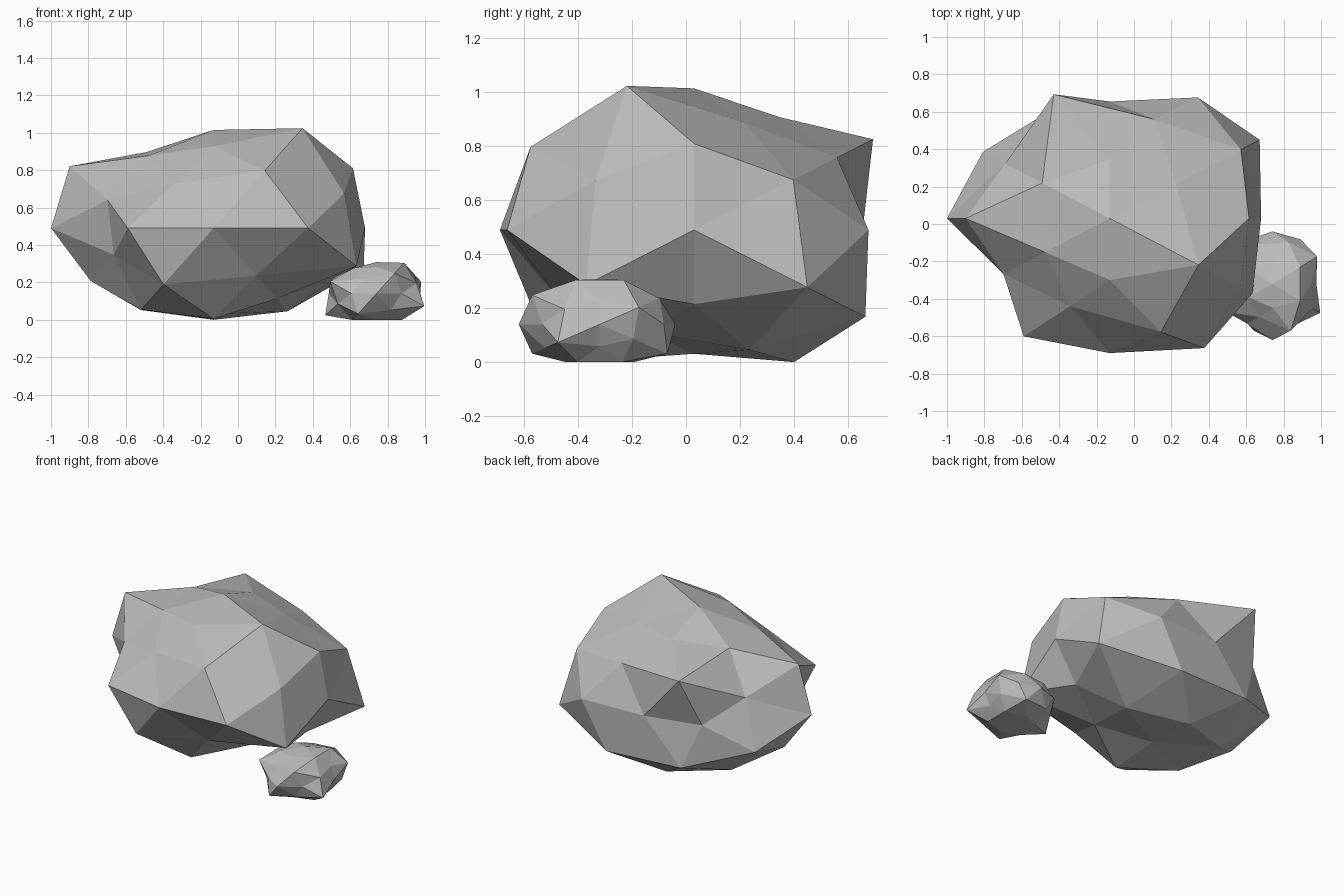
import bpy, bmesh
from itertools import product
from mathutils import Vector

if "Cube" in bpy.data.objects:
    bpy.data.objects.remove(bpy.data.objects["Cube"])

stone = bpy.data.materials.new("stone_grey")
stone.diffuse_color = (0.5, 0.5, 0.5, 1)
stone.use_nodes = True
stone.node_tree.nodes["Principled BSDF"].inputs["Base Color"].default_value = stone.diffuse_color


def signed(v):
    """All sign variants of a direction, plus before minus, x slowest."""
    return [Vector(p) for p in product(*[(c, -c) if c else (0,) for c in v])]


# Directions of a once-subdivided icosahedron, in groups
GROUPS = {
    "axis_x": (1, 0, 0), "axis_y": (0, 1, 0), "axis_z": (0, 0, 1),
    "corner_xy": (.5257, .8507, 0),
    "corner_yz": (0, .5257, .8507),
    "corner_xz": (.8507, 0, .5257),
    "mid_y": (.309, .809, .5),
    "mid_z": (.5, .309, .809),
    "mid_x": (.809, .5, .309),
}


def rock(name, centre, scale, radii):
    """Faceted boulder: each direction is pushed out to its own radius."""
    bm = bmesh.new()
    target = {}
    for key, base in GROUPS.items():
        for d, r in zip(signed(base), radii[key], strict=True):
            v = bm.verts.new(d.normalized())
            p = Vector([c + s * r * a for c, s, a in zip(centre, scale, d)])
            p.z = max(p.z, 0)
            target[v] = p
    bmesh.ops.convex_hull(bm, input=bm.verts[:])
    for v, p in target.items():
        v.co = p
    bmesh.ops.recalc_face_normals(bm, faces=bm.faces[:])
    me = bpy.data.meshes.new(name)
    bm.to_mesh(me)
    bm.free()
    me.materials.append(stone)
    ob = bpy.data.objects.new(name, me)
    bpy.context.collection.objects.link(ob)
    return ob


# Large boulder
rock("large_boulder", (-.13, .03, .49), (1.18, 1, .82), {
    "axis_x": (.686, .737), "axis_y": (.625, .72), "axis_z": (.64, .56),
    "corner_xy": (.76, .815, .626, .741),
    "corner_yz": (.60, .705, .627, .695),
    "corner_xz": (.742, .638, .767, .655),
    "mid_y": (.655, .785, .75, .62, .82, .745, .58, .735),
    "mid_z": (.60, .67, .805, .57, .612, .66, .585, .658),
    "mid_x": (.735, .84, .73, .80, .585, .71, .595, .56),
})

# Small stone beside it
rock("small_stone", (.74, -.32, .14), (1.02, 1, .70), {
    "axis_x": (.23, .25), "axis_y": (.28, .30), "axis_z": (.24, .20),
    "corner_xy": (.28, .25, .27, .25),
    "corner_yz": (.225, .24, .24, .24),
    "corner_xz": (.24, .22, .25, .315),
    "mid_y": (.275, .31, .31, .25, .26, .28, .22, .31),
    "mid_z": (.29, .27, .29, .27, .24, .25, .24, .26),
    "mid_x": (.29, .25, .26, .31, .28, .25, .30, .25),
})
